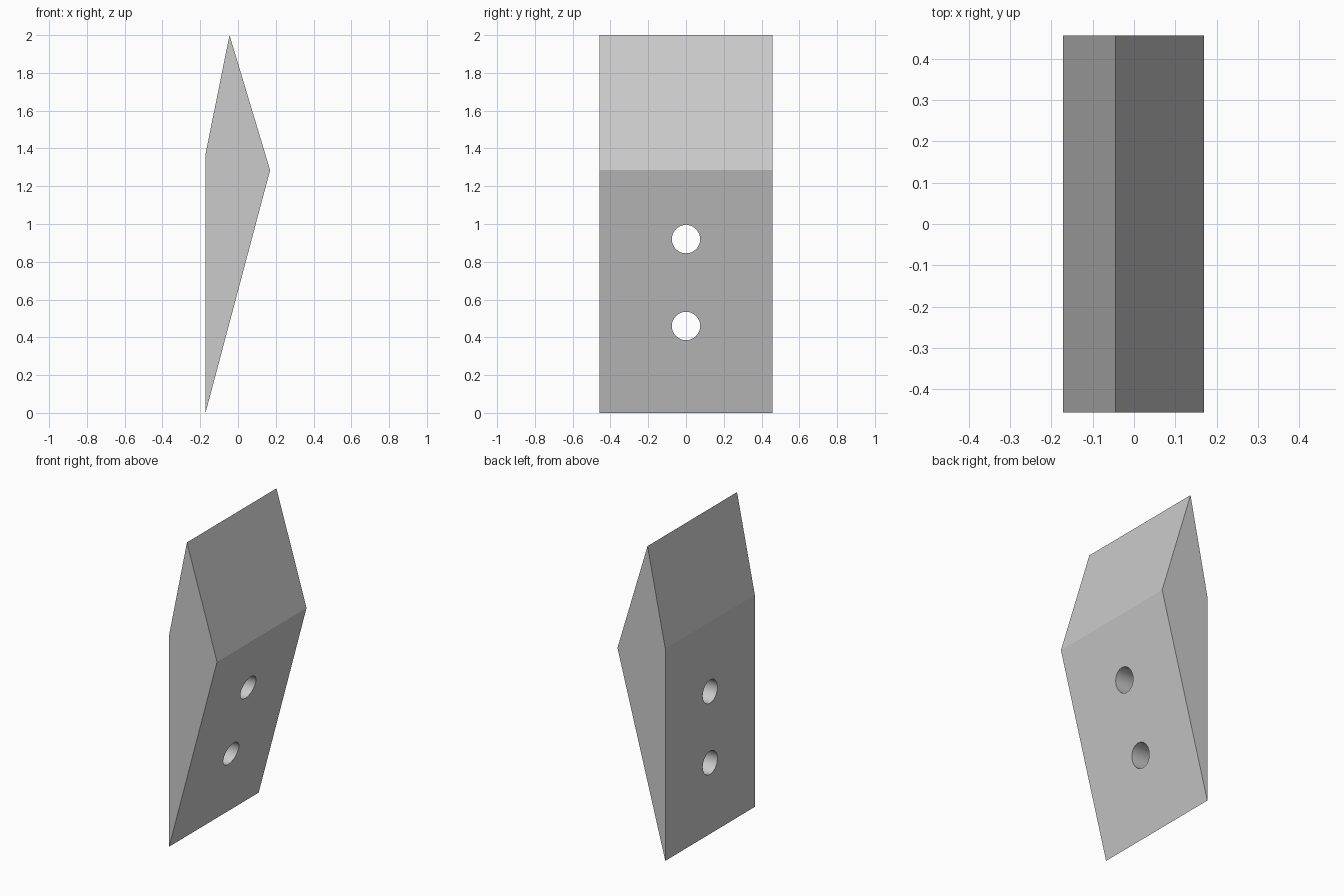
import bpy
import bmesh
from math import pi, radians

cube = bpy.data.objects.get("Cube")
if cube:
    bpy.data.objects.remove(cube, do_unlink=True)

HALF_WIDTH = 0.457
HOLE_RADIUS = 0.075
HOLE_HEIGHTS = (0.46, 0.92)
PROFILE = [(-0.172, 0), (0.17, 1.285), (-0.045, 2), (-0.172, 1.37)]

# Single grey finish
grey = bpy.data.materials.new("light_grey")
grey.use_nodes = True
colour = (0.6, 0.6, 0.6, 1)
grey.diffuse_color = colour
grey.node_tree.nodes["Principled BSDF"].inputs["Base Color"].default_value = colour

# Wedge body: side profile extruded along the width
bm = bmesh.new()
side = bm.faces.new([bm.verts.new((x, -HALF_WIDTH, z)) for x, z in PROFILE])
extruded = bmesh.ops.extrude_face_region(bm, geom=[side])["geom"]
bmesh.ops.translate(bm, vec=(0, 2 * HALF_WIDTH, 0),
                    verts=[v for v in extruded if isinstance(v, bmesh.types.BMVert)])
bmesh.ops.recalc_face_normals(bm, faces=bm.faces)
mesh = bpy.data.meshes.new("wedge_body")
bm.to_mesh(mesh)
bm.free()
mesh.materials.append(grey)
body = bpy.data.objects.new("wedge_body", mesh)
bpy.context.collection.objects.link(body)

# Bolt holes drilled straight through from side to side
for height in HOLE_HEIGHTS:
    bpy.ops.mesh.primitive_cylinder_add(vertices=48, radius=HOLE_RADIUS, depth=1,
                                        location=(0, 0, height), rotation=(0, pi / 2, 0))
    cutter = bpy.context.object
    cutter.name = "hole_cutter"
    cutter.hide_render = True
    cutter.data.materials.append(grey)
    drill = body.modifiers.new("bolt_hole", "BOOLEAN")
    drill.operation = "DIFFERENCE"
    drill.solver = "EXACT"
    drill.object = cutter
    bpy.context.view_layer.objects.active = body
    bpy.ops.object.modifier_apply(modifier=drill.name)
    bpy.data.objects.remove(cutter, do_unlink=True)

# Smooth hole walls, crisp body edges (the shallowest bend is about 11 degrees)
bpy.ops.object.select_all(action="DESELECT")
body.select_set(True)
bpy.context.view_layer.objects.active = body
bpy.ops.object.shade_smooth_by_angle(angle=radians(10))
